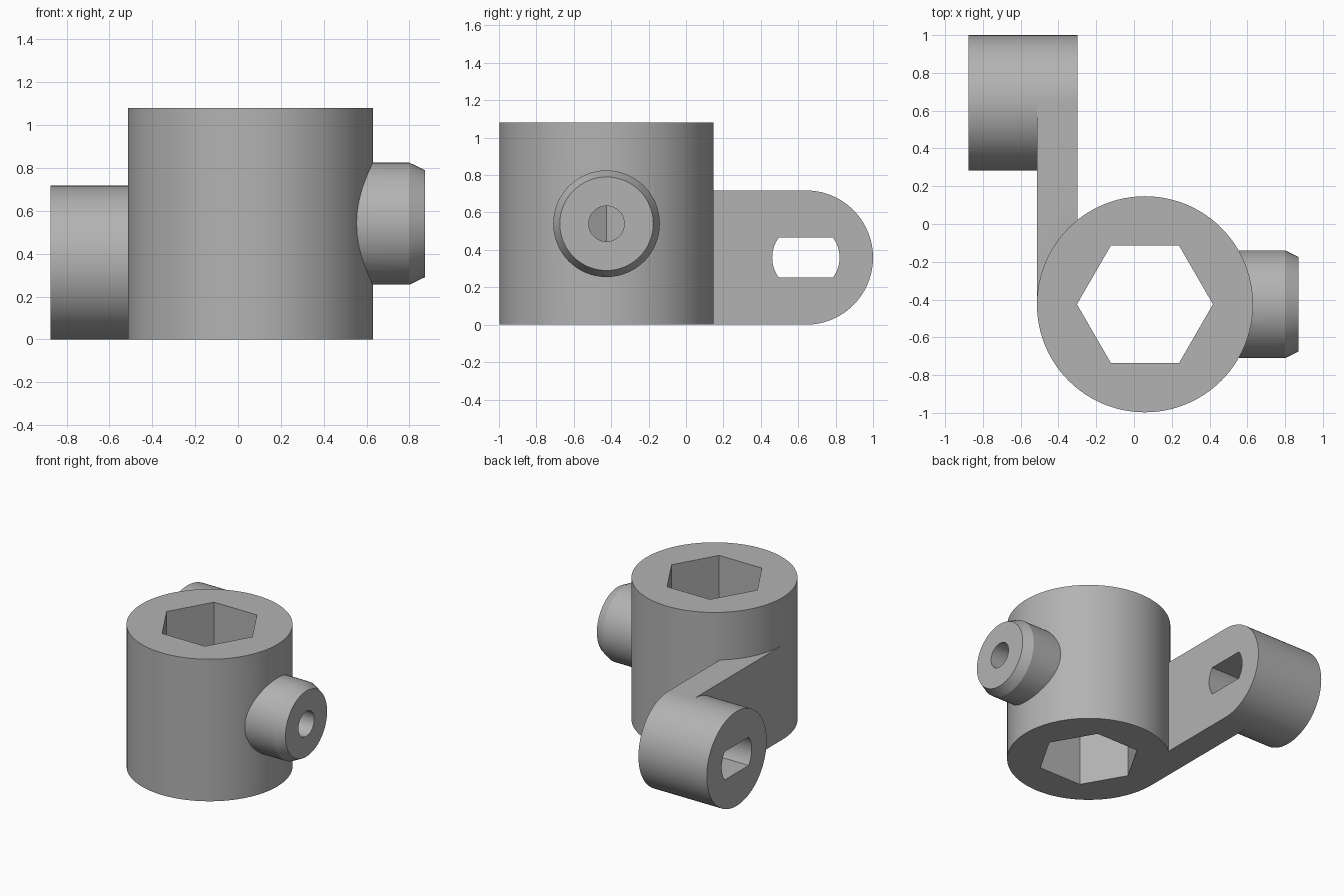
import bpy, bmesh
from math import cos, sin, pi, radians
from mathutils import Matrix, Vector

if "Cube" in bpy.data.objects:
    bpy.data.objects.remove(bpy.data.objects["Cube"], do_unlink=True)

GREY = (0.45, 0.45, 0.45, 1.0)
BODY_X, BODY_Y, BODY_R, HEIGHT = 0.058, -0.425, 0.572, 1.08
PIVOT_Y, PIVOT_R = 0.641, 0.359
ARM_IN, ARM_OUT, PIVOT_END = -0.30, BODY_X - BODY_R, -0.875

steel = bpy.data.materials.new("grey steel")
steel.use_nodes = True
steel.diffuse_color = GREY
steel.node_tree.nodes["Principled BSDF"].inputs["Base Color"].default_value = GREY


def arc(cx, cy, r, start, end, steps):
    return [(cx + r * cos(radians(start + (end - start) * i / steps)),
             cy + r * sin(radians(start + (end - start) * i / steps)))
            for i in range(steps + 1)]


def circle(cx, cy, r, steps=96):
    return arc(cx, cy, r, 0, 360, steps)[:-1]


def loft(name, sections, axis):
    """Solid through matching outlines [(level, points)] along axis 'X' or 'Z'."""
    bm = bmesh.new()
    rings = []
    for level, pts in sections:
        rings.append([bm.verts.new((level, u, v) if axis == "X" else (u, v, level))
                      for u, v in pts])
    n = len(rings[0])
    for a, b in zip(rings, rings[1:]):
        for i in range(n):
            j = (i + 1) % n
            bm.faces.new((a[i], a[j], b[j], b[i]))
    bm.faces.new(rings[0][::-1])
    bm.faces.new(rings[-1])
    bmesh.ops.recalc_face_normals(bm, faces=bm.faces)
    mesh = bpy.data.meshes.new(name)
    bm.to_mesh(mesh)
    bm.free()
    mesh.materials.append(steel)
    ob = bpy.data.objects.new(name, mesh)
    bpy.context.collection.objects.link(ob)
    return ob


def combine(target, other, operation):
    bpy.context.view_layer.objects.active = target
    mod = target.modifiers.new(operation.lower(), "BOOLEAN")
    mod.operation, mod.solver, mod.object = operation, "EXACT", other
    bpy.ops.object.modifier_apply(modifier=mod.name)
    bpy.data.objects.remove(other, do_unlink=True)


# Main hub
hub = loft("lever_hub", [(z, circle(BODY_X, BODY_Y, BODY_R)) for z in (0, HEIGHT)], "Z")

# Flat arm with rounded end, and the pivot barrel standing out from it
arm_outline = [(BODY_Y, 0)] + arc(PIVOT_Y, PIVOT_R, PIVOT_R, -90, 90, 48) + [(BODY_Y, 2 * PIVOT_R)]
arm = loft("arm", [(x, arm_outline) for x in (ARM_OUT, ARM_IN)], "X")
barrel = loft("pivot_barrel", [(x, circle(PIVOT_Y, PIVOT_R, PIVOT_R))
                               for x in (PIVOT_END, ARM_IN)], "X")

# Side boss with chamfered rim
boss = loft("side_boss", [(x, circle(BODY_Y, HEIGHT / 2, r, 64))
                          for x, r in ((0.45, 0.285), (0.80, 0.285), (0.872, 0.25))], "X")

# Hexagonal bore, screw hole and double-flat slot
hex_bore = loft("hex_bore", [(z, circle(BODY_X, BODY_Y, 0.36, 6)) for z in (-0.1, 1.2)], "Z")
screw_hole = loft("screw_hole", [(x, circle(BODY_Y, HEIGHT / 2, 0.095, 48))
                                 for x in (BODY_X, 1.0)], "X")
slot_outline = (arc(PIVOT_Y, PIVOT_R, 0.18, -36.5, 36.5, 16)
                + arc(PIVOT_Y, PIVOT_R, 0.18, 143.5, 216.5, 16))
slot = loft("pivot_slot", [(x, slot_outline) for x in (-1.0, -0.2)], "X")

combine(arm, barrel, "UNION")
combine(arm, slot, "DIFFERENCE")
combine(hub, arm, "UNION")
combine(hub, boss, "UNION")
combine(hub, hex_bore, "DIFFERENCE")
combine(hub, screw_hole, "DIFFERENCE")

# Smooth round walls, keep hard edges
bpy.ops.object.select_all(action="DESELECT")
hub.select_set(True)
bpy.context.view_layer.objects.active = hub
bpy.ops.object.shade_smooth_by_angle(angle=radians(25))
